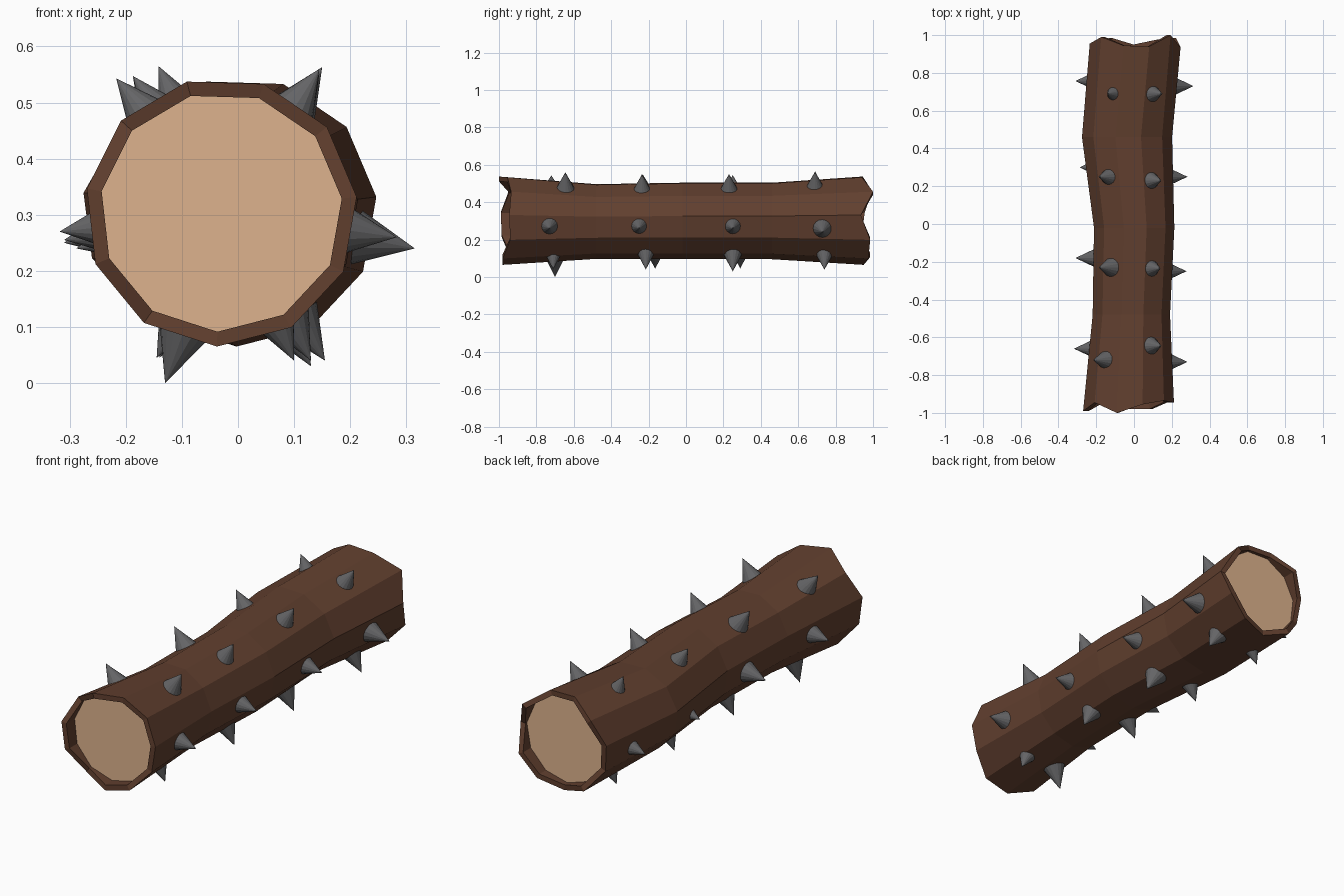
import bpy, bmesh, math
from mathutils import Vector

if "Cube" in bpy.data.objects:
    bpy.data.objects.remove(bpy.data.objects["Cube"])

N = 11  # sides of the log


def material(name, rgb):
    m = bpy.data.materials.new(name)
    m.diffuse_color = (*rgb, 1)
    m.use_nodes = True
    m.node_tree.nodes["Principled BSDF"].inputs["Base Color"].default_value = m.diffuse_color
    return m


def finish(bm, name, mat):
    bmesh.ops.recalc_face_normals(bm, faces=bm.faces)
    me = bpy.data.meshes.new(name)
    bm.to_mesh(me)
    bm.free()
    me.materials.append(mat)
    ob = bpy.data.objects.new(name, me)
    bpy.context.collection.objects.link(ob)
    return ob


bark = material("bark", (0.12, 0.05, 0.028))
wood = material("cut_wood", (0.73, 0.45, 0.27))
metal = material("metal", (0.13, 0.13, 0.135))

# Stations along the log: y, centre x, centre z, radius x, radius z
stations = [(-1.0, -0.03, 0.305, 0.243, 0.240),
            (-0.48, -0.015, 0.300, 0.207, 0.203),
            (-0.02, 0.0, 0.303, 0.215, 0.208),
            (0.46, -0.038, 0.303, 0.241, 0.208),
            (1.0, 0.005, 0.305, 0.243, 0.240)]
# Ragged end positions, counted from the right side anticlockwise
front_y = [-0.945, -0.935, -0.955, -1.0, -0.945, -0.99,
           -0.985, -0.94, -0.98, -0.98, -0.94]
back_y = [0.935, 1.0, 0.94, 0.945, 0.99, 0.955,
          0.94, 0.985, 0.95, 0.975, 0.985]
CAP_Y = 0.925


def ring(bm, station, ys, scale=1.0):
    _, cx, cz, rx, rz = station
    out = []
    for i in range(N):
        a = math.radians(6.4) + math.tau * i / N
        out.append(bm.verts.new((cx + rx * scale * math.cos(a), ys[i],
                                 cz + rz * scale * math.sin(a))))
    return out


# Bark shell: recessed inner wall, ragged rim, outside, rim, inner wall
bm = bmesh.new()
first, last = stations[0], stations[-1]
rings = [ring(bm, first, [-CAP_Y] * N, 0.89), ring(bm, first, front_y, 0.89),
         ring(bm, first, front_y)]
rings += [ring(bm, s, [s[0]] * N) for s in stations[1:-1]]
rings += [ring(bm, last, back_y), ring(bm, last, back_y, 0.89),
          ring(bm, last, [CAP_Y] * N, 0.89)]
for a, b in zip(rings, rings[1:]):
    for i in range(N):
        j = (i + 1) % N
        bm.faces.new((a[i], a[j], b[j], b[i]))
finish(bm, "log_bark", bark)

# Cut wood discs at both ends
for name, st, y in (("front_cut", first, -CAP_Y), ("back_cut", last, CAP_Y)):
    bm = bmesh.new()
    vs = ring(bm, st, [y] * N, 0.89)
    bm.faces.new(vs if y < 0 else vs[::-1])
    me = finish(bm, name, wood).data
    if me.polygons[0].normal.y * y < 0:
        me.flip_normals()

# Spike tips, in rows running from front to back
tips = {
    "right": [(.283, -.73, .26), (.278, -.25, .26), (.283, .25, .26), (.315, .73, .24)],
    "left": [(-.318, -.66, .27), (-.31, -.18, .255), (-.288, .30, .24), (-.31, .757, .25)],
    "upper_right": [(.145, -.645, .56), (.14, -.235, .55), (.145, .23, .55), (.15, .69, .563)],
    "upper_left": [(-.217, -.72, .543), (-.187, -.23, .547), (-.187, .25, .545), (-.142, .69, .565)],
    "lower_left": [(-.13, -.70, .0), (-.145, -.165, .045), (-.14, .29, .045), (-.14, .74, .05)],
    "lower_right": [(.10, -.71, .04), (.13, -.215, .04), (.13, .25, .03), (.155, .74, .04)],
}


def axis_at(y):
    for a, b in zip(stations, stations[1:]):
        if y <= b[0]:
            t = (y - a[0]) / (b[0] - a[0])
            return Vector((a[1] + t * (b[1] - a[1]), y, a[2] + t * (b[2] - a[2])))


# Metal spikes pointing away from the log axis, bases sunk in the bark
for row, points in tips.items():
    bm = bmesh.new()
    for p in points:
        tip = Vector(p)
        d = (tip - axis_at(tip.y)).normalized()
        mat = d.to_track_quat('Z', 'Y').to_matrix().to_4x4()
        mat.translation = tip - d * 0.06
        bmesh.ops.create_cone(bm, cap_ends=True, segments=16, radius1=0.056,
                              radius2=0.0, depth=0.12, matrix=mat)
    bmesh.ops.remove_doubles(bm, verts=bm.verts, dist=1e-5)
    finish(bm, row + "_spikes", metal)
